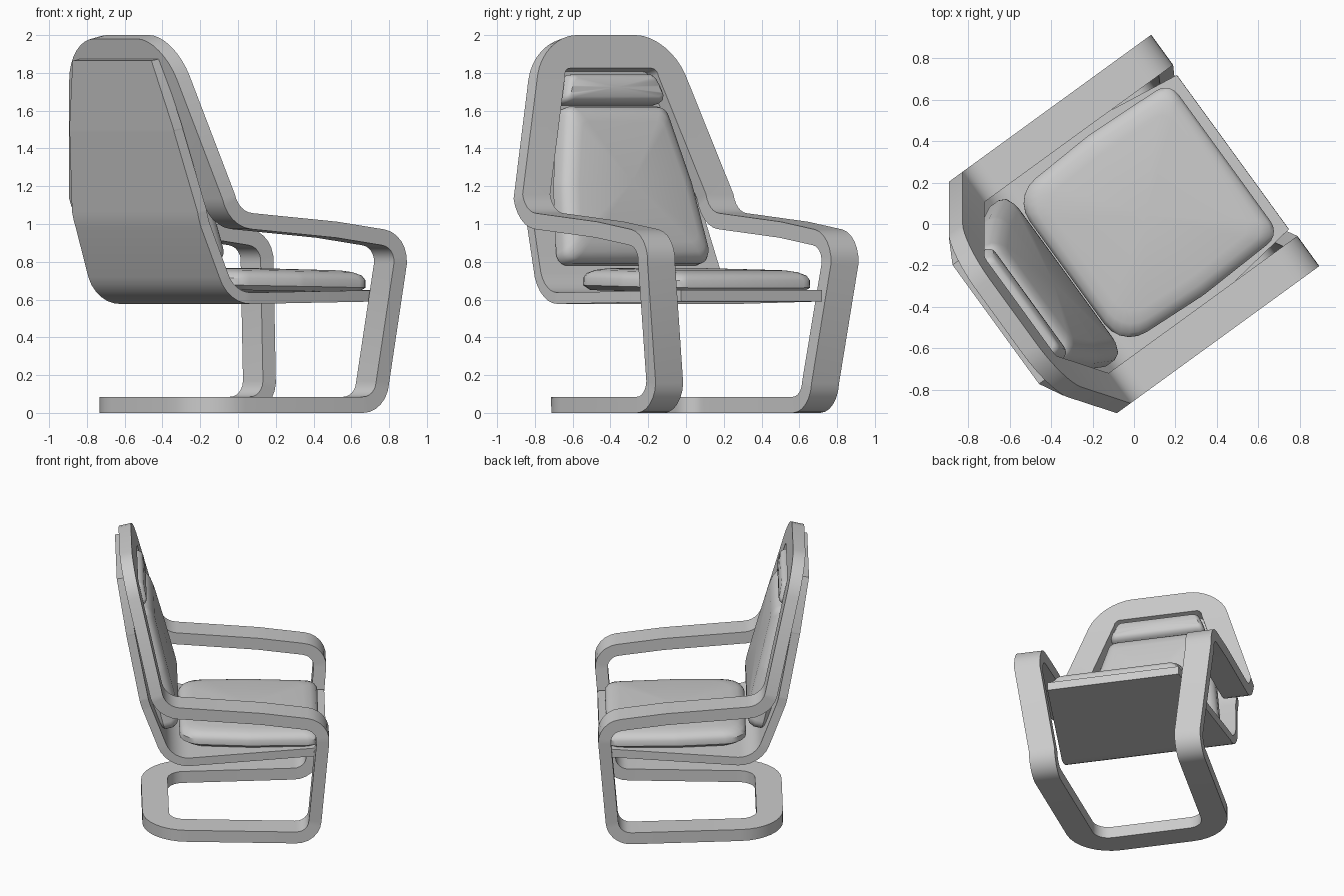
import bpy, bmesh, math
from mathutils import Vector

cube = bpy.data.objects.get("Cube")
if cube:
    bpy.data.objects.remove(cube)

TURN = math.radians(36)      # the chair stands turned about z
GREY = (0.6, 0.6, 0.6, 1)

mat = bpy.data.materials.new("light_grey")
mat.use_nodes = True
mat.diffuse_color = GREY
mat.node_tree.nodes["Principled BSDF"].inputs["Base Color"].default_value = GREY


def world(u, v, z):
    """Chair axes (forward, left, up) to world."""
    c, s = math.cos(TURN), math.sin(TURN)
    return (u * c - v * s, u * s + v * c, z)


def rounded(points, closed=False, steps=6):
    """Fillet 2D control points (x, y, width, radius) into (position, width)."""
    out = []
    n = len(points)
    for i, (x, y, w, r) in enumerate(points):
        b = Vector((x, y))
        if not closed and i in (0, n - 1):
            out.append((b, w))
            continue
        e1 = (Vector(points[i - 1][:2]) - b).normalized()
        e2 = (Vector(points[(i + 1) % n][:2]) - b).normalized()
        half = e1.angle(e2) / 2
        centre = b + (e1 + e2).normalized() * (r / math.sin(half))
        d = r / math.tan(half)
        a0, a1 = b + e1 * d - centre, b + e2 * d - centre
        out += [(centre + a0.slerp(a1, k / steps).normalized() * r, w) for k in range(steps + 1)]
    return out


class Path:
    """Side profile with arc length, width and normal."""

    def __init__(self, points):
        data = rounded(points)
        self.p = [d[0] for d in data]
        self.w = [d[1] for d in data]
        self.s = [0.0]
        segs = [(b - a).normalized() for a, b in zip(self.p, self.p[1:])]
        for a, b in zip(self.p, self.p[1:]):
            self.s.append(self.s[-1] + (b - a).length)
        tang = [(a + b).normalized() for a, b in zip([segs[0]] + segs, segs + [segs[-1]])]
        self.n = [Vector((-t.y, t.x)) for t in tang]

    def at(self, s):
        i = 0
        while i < len(self.s) - 2 and s > self.s[i + 1]:
            i += 1
        t = (s - self.s[i]) / (self.s[i + 1] - self.s[i])
        mix = lambda q: q[i] * (1 - t) + q[i + 1] * t
        return mix(self.p), mix(self.n), mix(self.w)

    def point(self, s, v, offset):
        p, n, _ = self.at(s)
        q = p + n * offset
        return world(q.x, v, q.y)


def build(name, rings, loop=False, tip=None):
    """Skin a list of equal rings, closing the ends or joining them."""
    bm = bmesh.new()
    vs = [[bm.verts.new(c) for c in ring] for ring in rings]
    m = len(vs[0])
    pairs = list(zip(vs, vs[1:])) + ([(vs[-1], vs[0])] if loop else [])
    for a, b in pairs:
        for k in range(m):
            j = (k + 1) % m
            bm.faces.new((a[k], a[j], b[j], b[k]))
    if not loop:
        bm.faces.new(vs[0])
        if tip:
            top = bm.verts.new(tip)
            for k in range(m):
                bm.faces.new((vs[-1][k], vs[-1][(k + 1) % m], top))
        else:
            bm.faces.new(vs[-1])
    bmesh.ops.recalc_face_normals(bm, faces=bm.faces[:])
    mesh = bpy.data.meshes.new(name)
    bm.to_mesh(mesh)
    bm.free()
    mesh.materials.append(mat)
    ob = bpy.data.objects.new(name, mesh)
    bpy.context.scene.collection.objects.link(ob)
    bpy.ops.object.select_all(action="DESELECT")
    ob.select_set(True)
    bpy.context.view_layer.objects.active = ob
    bpy.ops.object.shade_smooth_by_angle(angle=math.radians(35))


# Bent frame: one endless band through base, legs, arms and back
def frame(path, band, thick, r_base, r_top):
    length = path.s[-1]
    half = [(0, 0, band, 0)]

    def corner(r, flip):
        rows = []
        ri = r - band
        w_in = path.at(length - r if flip else r)[2]
        for k in range(9):
            a = math.radians(90) * k / 8
            so, si = r - r * math.cos(a), r - ri * math.cos(a)
            if flip:
                so, si = length - so, length - si
            wo = path.at(so)[2]
            rows.append((so, wo - r + r * math.sin(a), si, w_in - r + ri * math.sin(a)))
        return rows[::-1] if flip else rows

    half += corner(r_base, False)
    for s, w in zip(path.s, path.w):
        if r_base + 0.01 < s < length - r_top - 0.01:
            half.append((s, w, s, w - band))
    half += corner(r_top, True)
    half.append((length, 0, length - band, 0))
    other = [(a, -b, c, -d) for a, b, c, d in half[-2:0:-1]]
    rings = [[path.point(so, vo, 0), path.point(so, vo, thick),
              path.point(si, vi, thick), path.point(si, vi, 0)]
             for so, vo, si, vi in half + other]
    build("bent_frame", rings, loop=True)


frame(Path([(-0.65, 0, 0.545, 0), (0.54, 0, 0.6, 0.17), (0.617, 0.95, 0.69, 0.17),
            (0.15, 1.012, 0.69, 0.6), (-0.5, 1.065, 0.69, 0.13), (-0.72, 2.0, 0.415, 0)]),
      band=0.18, thick=0.085, r_base=0.29, r_top=0.22)

# Thin shell: back panel curving into the seat panel
shell = Path([(-0.795, 1.87, 0.355, 0), (-0.732, 1.5, 0.47, 0.3), (-0.638, 1.03, 0.565, 0.5),
              (-0.475, 0.605, 0.59, 0.19), (0.59, 0.62, 0.46, 0)])
build("seat_shell", [[shell.point(s, w, 0.03), shell.point(s, w, -0.03),
                      shell.point(s, -w, -0.03), shell.point(s, -w, 0.03)]
                     for s, w in zip(shell.s, shell.w)])


# Cushions: rounded outlines stacked with soft edges and a domed top
def cushion(name, start, end, widths, thick, r0, r1, soft=1.0, dome=0.015):
    start, end = Vector(start), Vector(end)
    axis = (end - start).normalized()
    normal = Vector((axis.y, -axis.x))
    if normal.x + normal.y < 0:
        normal = -normal
    length = (end - start).length
    mid = length / 2
    w0, wm, w1 = widths
    side = [(0, w0, 0, r0), (mid, wm, 0, 0.4), (length, w1, 0, r1)]
    line = rounded(side + [(a, -v, w, r) for a, v, w, r in side[::-1]], closed=True, steps=5)

    def place(a, v, h):
        q = start + axis * a + normal * h
        return world(q.x, v, q.y)

    rings = []
    for inset, h in ((0.03, 0), (0, 0.25), (0, 0.6), (0.015, 0.82), (0.05, 0.95), (0.1, 1)):
        ka, kv = 1 - soft * inset / mid, 1 - soft * inset / w0
        lift = dome * inset / 0.2
        rings.append([place(mid + (p.x - mid) * ka, p.y * kv, h * thick + lift) for p, _ in line])
    build(name, rings, tip=place(mid, 0, thick + dome))


cushion("seat_cushion", (-0.4, 0.65), (0.54, 0.635), (0.45, 0.475, 0.455), 0.11, 0.15, 0.08)
cushion("back_cushion", (-0.535, 0.77), (-0.745, 1.6), (0.485, 0.43, 0.33), 0.15, 0.06, 0.06)
cushion("headrest", (-0.75, 1.62), (-0.78, 1.775), (0.335, 0.315, 0.28), 0.13, 0.03, 0.04, soft=0.3)
